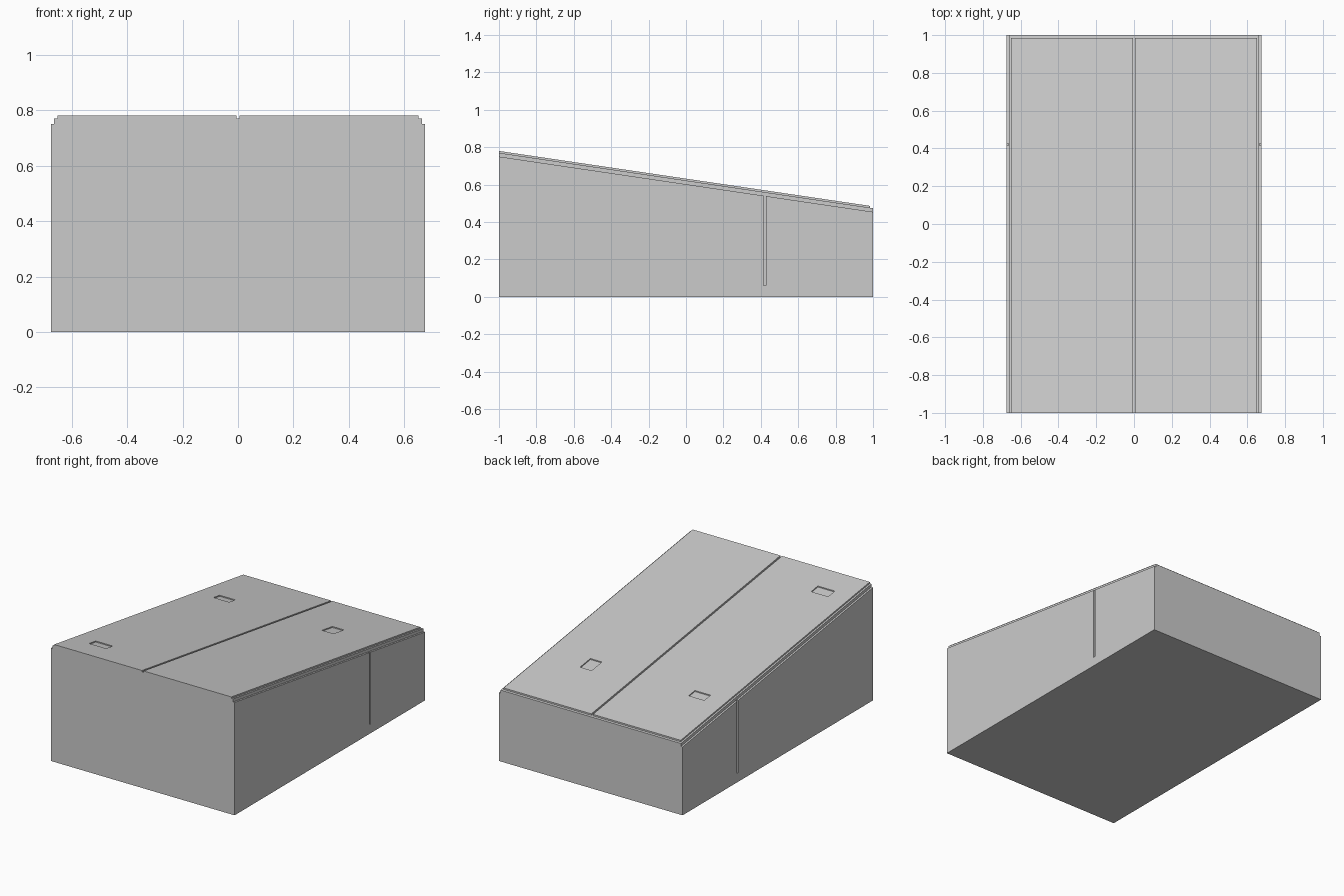
import bpy
import bmesh

if "Cube" in bpy.data.objects:
    bpy.data.objects.remove(bpy.data.objects["Cube"])

SLOPE = 0.148  # fall of the roof per unit of y


def slab(name, x, y, low, high, sloped_base=True):
    """Block whose top (and optionally base) follows the roof slope; heights are given at y = -1."""
    def drop(yy):
        return SLOPE * (yy + 1)
    y0, y1 = y
    base = [low - drop(v) if sloped_base else low for v in (y0, y1)]
    profile = [(y0, base[0]), (y1, base[1]), (y1, high - drop(y1)), (y0, high - drop(y0))]
    bm = bmesh.new()
    face = bm.faces.new([bm.verts.new((x[0], py, pz)) for py, pz in profile])
    ext = bmesh.ops.extrude_face_region(bm, geom=[face])
    moved = [v for v in ext["geom"] if isinstance(v, bmesh.types.BMVert)]
    bmesh.ops.translate(bm, vec=(x[1] - x[0], 0, 0), verts=moved)
    bmesh.ops.recalc_face_normals(bm, faces=bm.faces)
    mesh = bpy.data.meshes.new(name)
    bm.to_mesh(mesh)
    bm.free()
    obj = bpy.data.objects.new(name, mesh)
    bpy.context.collection.objects.link(obj)
    return obj


def carve(target, cutter):
    """Subtract the cutter, apply the result and discard the cutter."""
    cutter.hide_render = True
    mod = target.modifiers.new("carve", "BOOLEAN")
    mod.operation = "DIFFERENCE"
    mod.solver = "EXACT"
    mod.object = cutter
    bpy.context.view_layer.objects.active = target
    bpy.ops.object.modifier_apply(modifier=mod.name)
    bpy.data.objects.remove(cutter, do_unlink=True)


# Sloping body with a vertical joint groove in each side wall
body = slab("body", (-0.675, 0.675), (-1, 1), 0, 0.75, sloped_base=False)
for s in (-1, 1):
    xs = sorted((s * 0.664, s * 0.7))
    carve(body, slab("groove_cutter", xs, (0.415, 0.427), 0.06, 0.9, sloped_base=False))

# Stepped frame under the doors
slab("door_frame", (-0.663, 0.663), (-1, 1), 0.75, 0.77)

# Two door leaves with a narrow gap between them
left_door = slab("left_door", (-0.651, -0.006), (-1, 0.985), 0.77, 0.78)
right_door = slab("right_door", (0.006, 0.651), (-1, 0.985), 0.77, 0.78)

# Shallow handle and hinge recesses in the doors
recesses = [
    (left_door, (-0.52, -0.395), (-0.82, -0.75)),
    (left_door, (-0.52, -0.405), (0.485, 0.55)),
    (right_door, (0.285, 0.37), (0.475, 0.583)),
]
for door, x, y in recesses:
    carve(door, slab("recess_cutter", x, y, 0.773, 0.83))
